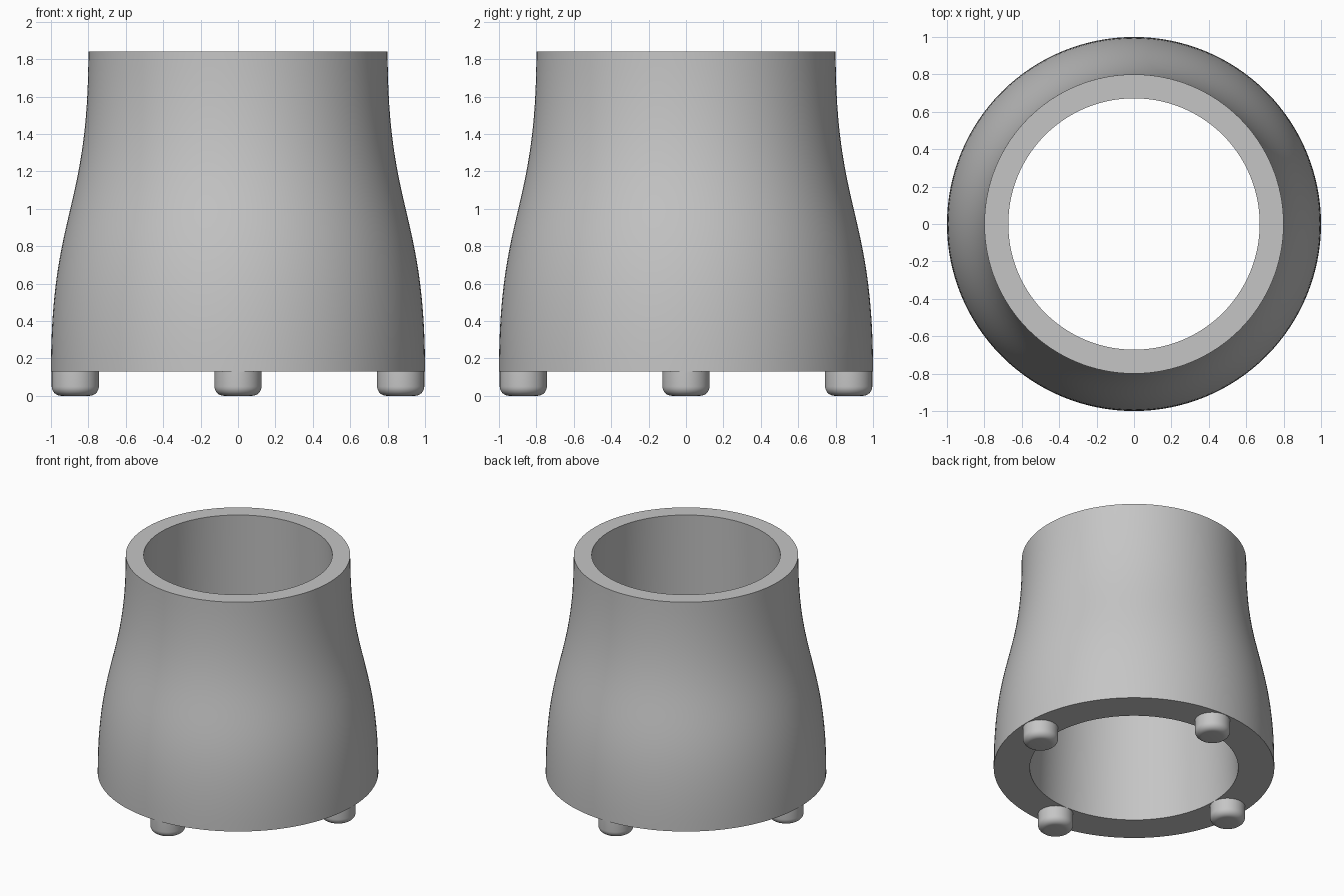
import bpy
import math
from mathutils import Vector
from mathutils.geometry import interpolate_bezier

cube = bpy.data.objects.get("Cube")
if cube:
    bpy.data.objects.remove(cube, do_unlink=True)

BASE_Z, TOP_Z = 0.13, 1.84
BASE_R, TOP_R = 1.0, 0.8
BASE_HOLE, TOP_HOLE = 0.743, 0.672
FOOT_R, FOOT_ROUND, FOOT_RING = 0.126, 0.05, 0.87

grey = bpy.data.materials.new("light_grey")
grey.use_nodes = True
colour = (0.56, 0.56, 0.56, 1.0)
grey.diffuse_color = colour
grey.node_tree.nodes["Principled BSDF"].inputs["Base Color"].default_value = colour


def lathe(name, profile, steps, closed, location=(0, 0, 0)):
    """Turn (radius, z) points about z; an open profile gets flat end caps."""
    verts, faces = [], []
    n = len(profile)
    for i in range(steps):
        a = math.tau * i / steps
        verts += [(r * math.cos(a), r * math.sin(a), z) for r, z in profile]
    for i in range(steps):
        here, there = i * n, (i + 1) % steps * n
        for k in range(n if closed else n - 1):
            m = (k + 1) % n
            faces.append((here + k, there + k, there + m, here + m))
    if not closed:
        faces.append([i * n for i in reversed(range(steps))])
        faces.append([i * n + n - 1 for i in range(steps)])
    mesh = bpy.data.meshes.new(name)
    mesh.from_pydata(verts, [], faces)
    mesh.materials.append(grey)
    obj = bpy.data.objects.new(name, mesh)
    obj.location = location
    bpy.context.collection.objects.link(obj)
    bpy.ops.object.select_all(action="DESELECT")
    obj.select_set(True)
    bpy.context.view_layer.objects.active = obj
    bpy.ops.object.shade_smooth_by_angle(angle=math.radians(35))
    return obj


# Hollow body: S-curved outside, tapered bore, flat rims
mid_z = (BASE_Z + TOP_Z) / 2
outside = interpolate_bezier(Vector((BASE_R, BASE_Z)), Vector((BASE_R, mid_z)),
                             Vector((TOP_R, mid_z)), Vector((TOP_R, TOP_Z)), 33)
body_profile = [(p.x, p.y) for p in outside]
body_profile += [(TOP_HOLE, TOP_Z), (BASE_HOLE, BASE_Z)]
lathe("body", body_profile, 128, True)

# Four round feet with softened lower edges
foot_profile = []
for i in range(9):
    a = math.pi / 2 * i / 8
    foot_profile.append((FOOT_R - FOOT_ROUND * (1 - math.sin(a)),
                         FOOT_ROUND * (1 - math.cos(a))))
foot_profile.append((FOOT_R, BASE_Z))
for i, side in enumerate(("left", "back", "right", "front")):
    a = math.pi / 2 * i
    lathe(side + "_foot", foot_profile, 48, False,
          (FOOT_RING * math.cos(a), FOOT_RING * math.sin(a), 0))
